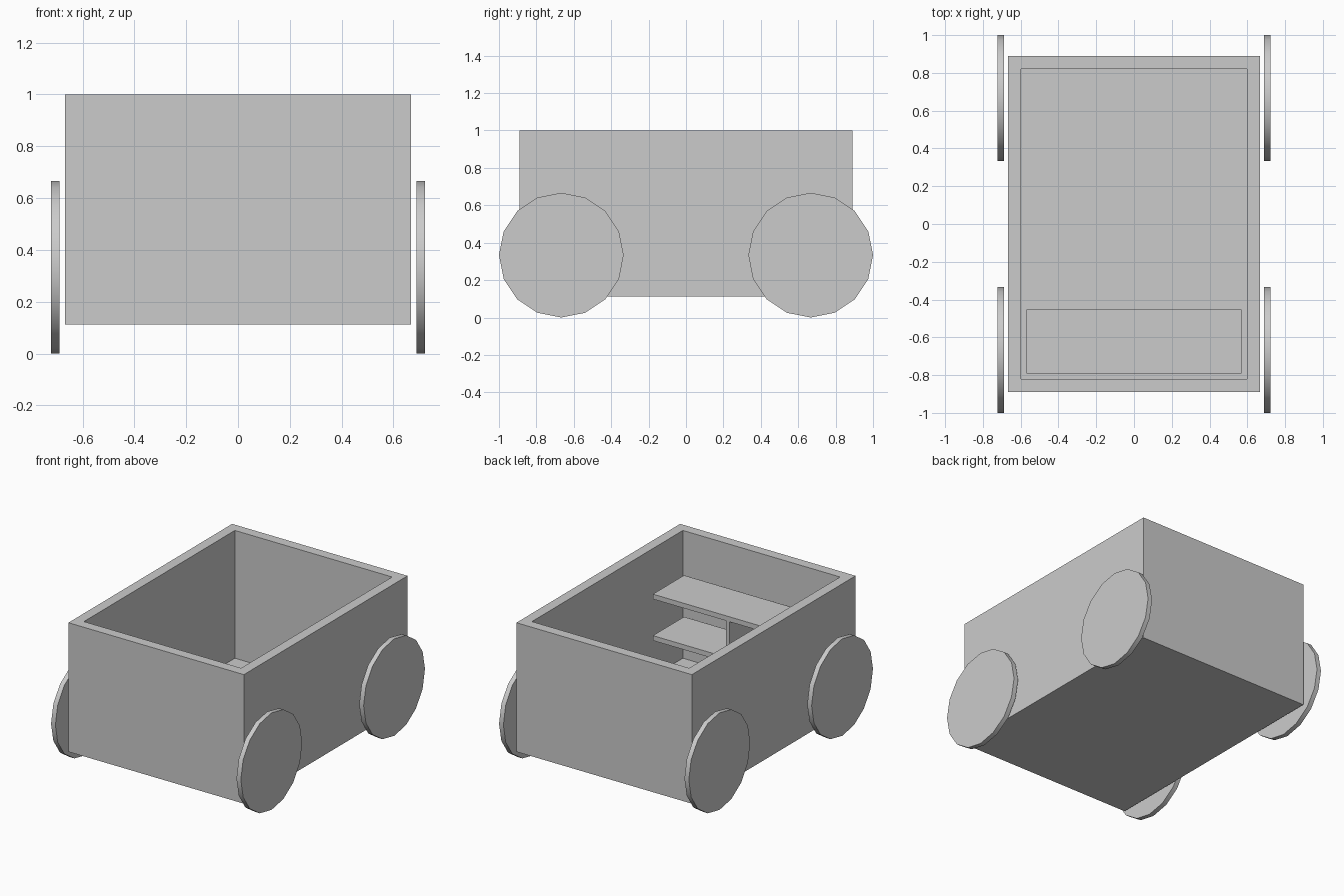
import bpy, bmesh, math

if "Cube" in bpy.data.objects:
    bpy.data.objects.remove(bpy.data.objects["Cube"])

HX, HY = 0.667, 0.889      # body half sizes
IX, IY = 0.569, 0.791      # cavity half sizes
BOTTOM, FLOOR, TOP = 0.113, 0.122, 1.0


def box(name, x0, x1, y0, y1, z0, z1):
    bpy.ops.mesh.primitive_cube_add(
        size=1, location=((x0 + x1) / 2, (y0 + y1) / 2, (z0 + z1) / 2))
    ob = bpy.context.object
    ob.name = name
    ob.scale = (x1 - x0, y1 - y0, z1 - z0)
    bpy.ops.object.transform_apply(location=False, rotation=False, scale=True)
    return ob


# Open-topped body: inset the top face and push it down to the floor
body = box("cart_body", -HX, HX, -HY, HY, BOTTOM, TOP)
bm = bmesh.new()
bm.from_mesh(body.data)
top = max(bm.faces, key=lambda f: f.calc_center_median().z)
bmesh.ops.inset_region(bm, faces=[top], thickness=HX - IX)
cavity = bmesh.ops.extrude_discrete_faces(bm, faces=[top])["faces"]
bmesh.ops.translate(bm, verts=cavity[0].verts, vec=(0, 0, FLOOR - TOP))
bm.to_mesh(body.data)
bm.free()

# Counter and shelf against the inside of the front wall, with a divider
SHELF_BACK = -0.453
for name, z in (("counter_top", 0.71), ("lower_shelf", 0.425)):
    box(name, -IX, IX, -IY, SHELF_BACK, z - 0.034, z)
box("shelf_divider", -0.014, 0.014, -IY, SHELF_BACK, FLOOR, 0.676)

# Four thin disc wheels beside the body
for sx, side in ((-1, "left"), (1, "right")):
    for sy, end in ((-1, "front"), (1, "back")):
        bpy.ops.mesh.primitive_cylinder_add(
            vertices=16, radius=1 / 3, depth=0.033,
            location=(sx * 0.705, sy * 2 / 3, 1 / 3),
            rotation=(0, math.pi / 2, 0))
        bpy.context.object.name = f"wheel_{end}_{side}"
        bpy.ops.object.shade_smooth_by_angle(angle=math.radians(30))
